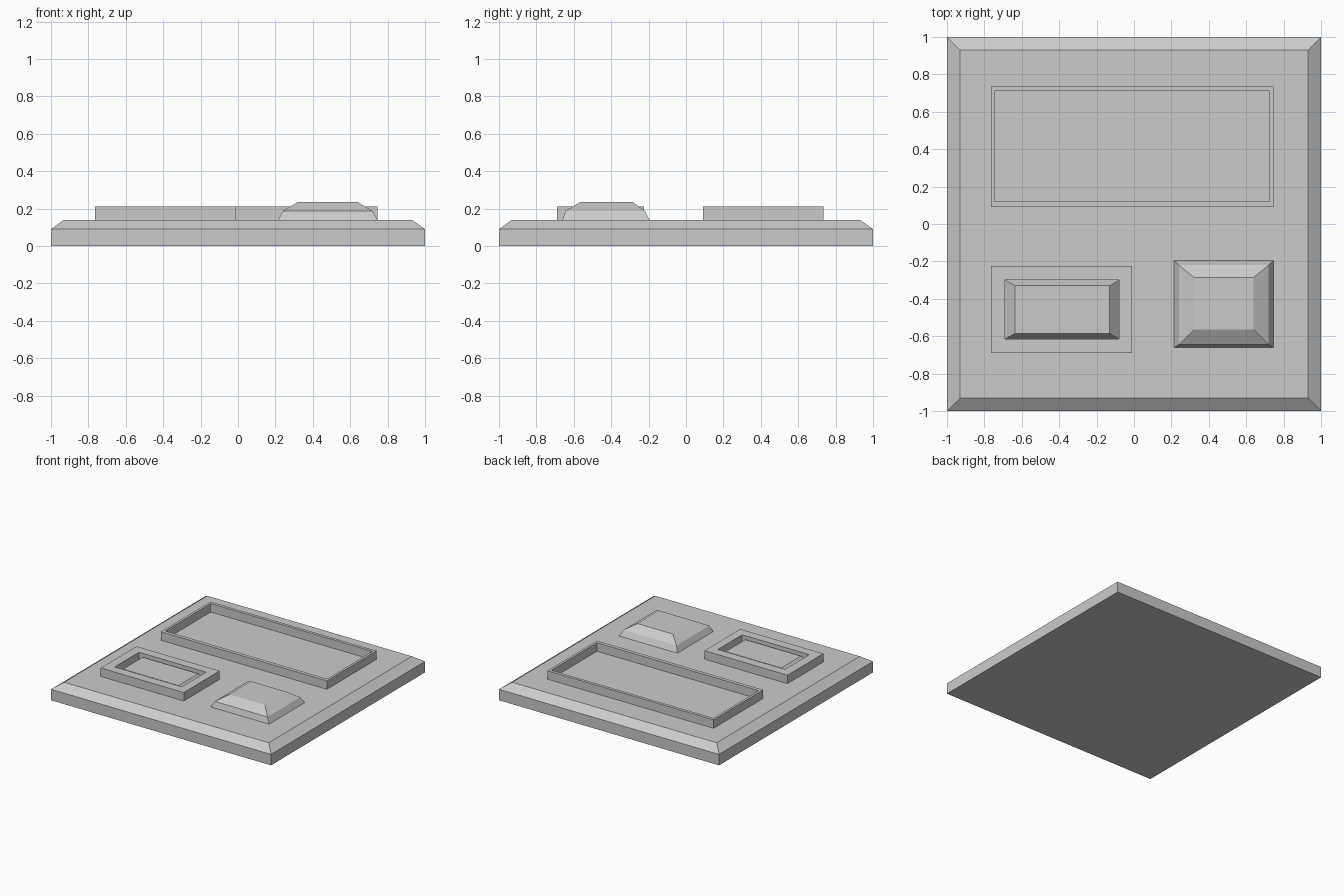
import bpy, bmesh

if "Cube" in bpy.data.objects:
    bpy.data.objects.remove(bpy.data.objects["Cube"])


def rect_loft(name, levels, cap_bottom=True, cap_top=True):
    """Stack rectangles (x0, x1, y0, y1, z) and skin them into one object."""
    bm = bmesh.new()
    rings = []
    for x0, x1, y0, y1, z in levels:
        rings.append([bm.verts.new((x, y, z)) for x, y in
                      ((x0, y0), (x1, y0), (x1, y1), (x0, y1))])
    for a, b in zip(rings, rings[1:]):
        for i in range(4):
            j = (i + 1) % 4
            bm.faces.new((a[i], a[j], b[j], b[i]))
    if cap_bottom:
        bm.faces.new(rings[0][::-1])
    if cap_top:
        bm.faces.new(rings[-1])
    mesh = bpy.data.meshes.new(name)
    bm.to_mesh(mesh)
    bm.free()
    obj = bpy.data.objects.new(name, mesh)
    bpy.context.collection.objects.link(obj)
    return obj


DECK, RIM = 0.14, 0.21


def frame(name, outer, inner):
    """Raised rim standing on the plate, open in the middle."""
    return rect_loft(name, [(*outer, DECK), (*outer, RIM), (*inner, RIM), (*inner, DECK)],
                     cap_bottom=False, cap_top=False)


# Square plate with a chamfered top edge
rect_loft("base_plate", [(-1, 1, -1, 1, 0), (-1, 1, -1, 1, 0.09),
                         (-0.93, 0.93, -0.93, 0.93, DECK)])

# Wide display surround
frame("display_frame", (-0.765, 0.745, 0.09, 0.735), (-0.745, 0.725, 0.12, 0.71))

# Switch housing and the tapered rocker sunk in it
frame("switch_frame", (-0.765, -0.01, -0.69, -0.225), (-0.69, -0.08, -0.615, -0.30))
rect_loft("switch_rocker", [(-0.69, -0.08, -0.615, -0.30, DECK),
                            (-0.635, -0.13, -0.585, -0.33, 0.195)])

# Push button with a two-step taper
rect_loft("push_button", [(0.215, 0.745, -0.66, -0.195, DECK),
                          (0.24, 0.72, -0.645, -0.22, 0.187),
                          (0.32, 0.64, -0.565, -0.285, 0.235)])
